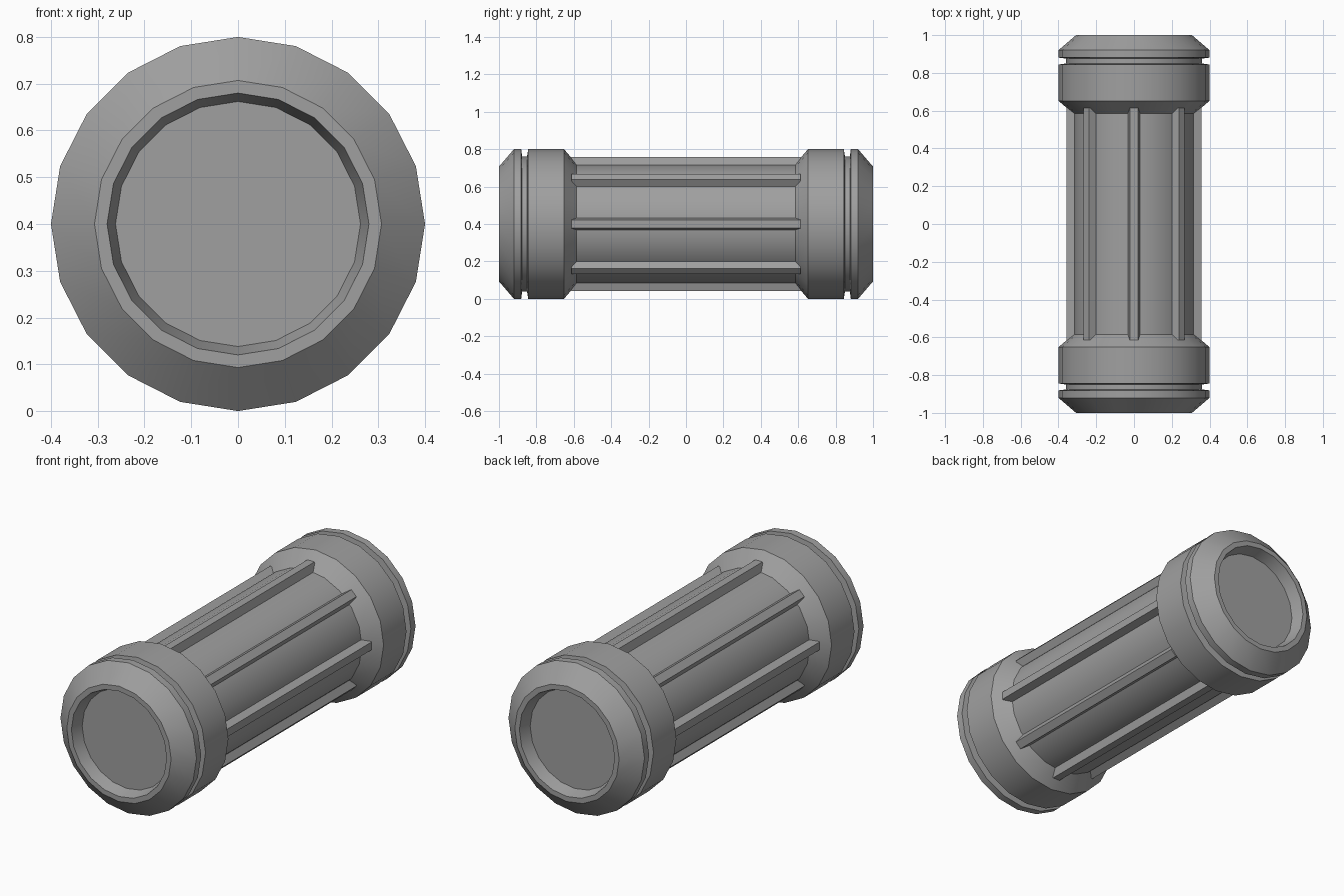
import bpy, bmesh, math
from mathutils import Matrix

SIDES = 20
CENTRE_Z = 0.4

default = bpy.data.objects.get("Cube")
if default:
    bpy.data.objects.remove(default, do_unlink=True)

grey = bpy.data.materials.new("mid grey")
grey.use_nodes = True
colour = (0.35, 0.35, 0.35, 1)
grey.diffuse_color = colour
grey.node_tree.nodes["Principled BSDF"].inputs["Base Color"].default_value = colour


def finish(name, bm):
    """Turn a bmesh into a shaded object lying along y."""
    bmesh.ops.remove_doubles(bm, verts=bm.verts, dist=1e-5)
    bmesh.ops.recalc_face_normals(bm, faces=bm.faces)
    mesh = bpy.data.meshes.new(name)
    bm.to_mesh(mesh)
    bm.free()
    mesh.materials.append(grey)
    obj = bpy.data.objects.new(name, mesh)
    obj.location.z = CENTRE_Z
    bpy.context.collection.objects.link(obj)
    bpy.ops.object.select_all(action='DESELECT')
    obj.select_set(True)
    bpy.context.view_layer.objects.active = obj
    bpy.ops.object.shade_smooth_by_angle(angle=math.radians(25))
    return obj


def lathe(name, profile, side=1):
    """Spin (radius, y) points round the y axis; side mirrors along y."""
    bm = bmesh.new()
    verts = [bm.verts.new((r, side * y, 0)) for r, y in profile]
    edges = [bm.edges.new(pair) for pair in zip(verts, verts[1:])]
    bmesh.ops.spin(bm, geom=verts + edges, cent=(0, 0, 0), axis=(0, 1, 0),
                   angle=math.tau, steps=SIDES, use_merge=True)
    return finish(name, bm)


# Central barrel
lathe("barrel", [(0, -0.62), (0.32, -0.62), (0.32, 0.62), (0, 0.62)])

# End caps: recessed disc, rim, bevel, groove, collar and inner bevel
cap = [(0, 0.935), (0.262, 0.935), (0.28, 1), (0.307, 1), (0.4, 0.92),
       (0.4, 0.881), (0.36, 0.876), (0.36, 0.85), (0.4, 0.844),
       (0.4, 0.652), (0.315, 0.58), (0, 0.58)]
for name, side in (("front_cap", -1), ("back_cap", 1)):
    lathe(name, cap, side)

# Tapered ribs round the barrel
RIBS = 8
section = [(-0.035, 0.305), (0.035, 0.305), (0.021, 0.357), (-0.021, 0.357)]
for i in range(RIBS):
    bm = bmesh.new()
    face = bm.faces.new([bm.verts.new((x, -0.613, z)) for x, z in section])
    top = bmesh.ops.extrude_face_region(bm, geom=[face])["geom"]
    bmesh.ops.translate(bm, vec=(0, 1.226, 0),
                        verts=[v for v in top if isinstance(v, bmesh.types.BMVert)])
    bmesh.ops.rotate(bm, verts=bm.verts, cent=(0, 0, 0),
                     matrix=Matrix.Rotation(math.tau * i / RIBS, 3, 'Y'))
    # Close the start face if the extrusion consumed it
    bmesh.ops.holes_fill(bm, edges=bm.edges)
    finish(f"rib_{i + 1}", bm)
